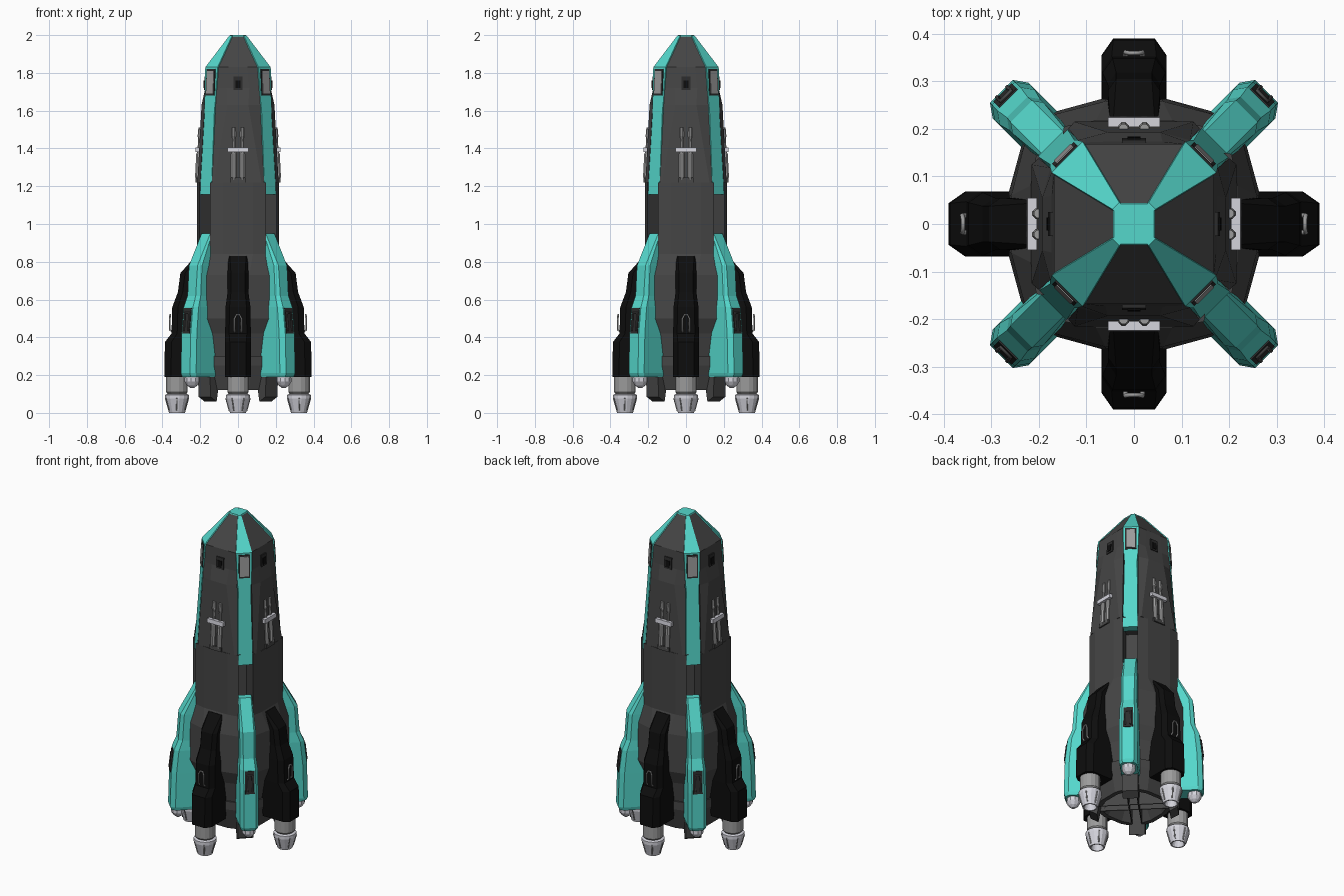
import bpy, bmesh, math
from math import pi, sin, cos

if "Cube" in bpy.data.objects:
    bpy.data.objects.remove(bpy.data.objects["Cube"])


def mat(name, r, g, b):
    m = bpy.data.materials.new(name)
    m.diffuse_color = (r, g, b, 1)
    m.use_nodes = True
    m.node_tree.nodes["Principled BSDF"].inputs["Base Color"].default_value = m.diffuse_color
    return m


TEAL = mat("teal", 0.09, 0.68, 0.60)
HULL = mat("hull_grey", 0.06, 0.06, 0.06)
BLACK = mat("black", 0.004, 0.004, 0.004)
STEEL = mat("steel", 0.33, 0.33, 0.33)
WHITE = mat("white", 0.66, 0.66, 0.72)
DARK = mat("dark_trim", 0.025, 0.025, 0.025)
AXES, DIAGS, ONE = [0, 1, 2, 3], [0.5, 1.5, 2.5, 3.5], [0]


def place(name, data, material, turns):
    """Put copies of one mesh or curve at quarter turns about the z axis."""
    data.materials.append(material)
    for i, t in enumerate(turns):
        o = bpy.data.objects.new(name if len(turns) == 1 else f"{name}_{i + 1}", data)
        o.rotation_euler.z = t * pi / 2
        bpy.context.collection.objects.link(o)


def loft(name, rings, material, turns=ONE):
    """Skin a stack of rings; points are (sideways, outward, height)."""
    bm = bmesh.new()
    rows = [[bm.verts.new((u, -r, z)) for u, r, z in ring] for ring in rings]
    n = len(rows[0])
    for a, b in zip(rows, rows[1:]):
        for i in range(n):
            j = (i + 1) % n
            bm.faces.new((a[i], a[j], b[j], b[i]))
    bm.faces.new(rows[0])
    bm.faces.new(rows[-1])
    bmesh.ops.recalc_face_normals(bm, faces=bm.faces)
    me = bpy.data.meshes.new(name)
    bm.to_mesh(me)
    bm.free()
    place(name, me, material, turns)


def hull_ring(z, w, f, a, b):
    """16-sided section: flat panel of half width w at f, corner points (a, b)."""
    pts = []
    for k in range(4):
        c, s = round(cos(k * pi / 2)), round(sin(k * pi / 2))
        pts += [(x * c - y * s, x * s + y * c, z) for x, y in ((-a, b), (-w, f), (w, f), (a, b))]
    return pts


def lathe(name, profile, material, turns, u=0, n=12, centre=lambda z: 0):
    loft(name, [[(u + rad * cos(2 * pi * (i + .5) / n), centre(z) + rad * sin(2 * pi * (i + .5) / n), z)
                 for i in range(n)] for z, rad in profile], material, turns)


def slab(name, z0, z1, r0, r1, w, depth, material, turns, u=0):
    """Box following a sloped face: outer radius r0 at z0, r1 at z1."""
    loft(name, [[(u - w, r - depth, z), (u - w, r, z), (u + w, r, z), (u + w, r - depth, z)]
                for z, r in ((z0, r0), (z1, r1))], material, turns)


def fin(name, sections, material, turns):
    """Chamfered fin from (z, inner, outer, half width, chamfer) sections."""
    loft(name, [[(-w, ri, z), (-w, ro - c, z), (-w + c * .7, ro, z),
                 (w - c * .7, ro, z), (w, ro - c, z), (w, ri, z)]
                for z, ri, ro, w, c in sections], material, turns)


def pipe(name, pts, rad, material, turns):
    cu = bpy.data.curves.new(name, 'CURVE')
    cu.dimensions = '3D'
    cu.bevel_depth, cu.bevel_resolution, cu.use_fill_caps = rad, 1, True
    sp = cu.splines.new('POLY')
    sp.points.add(len(pts) - 1)
    for p, (u, r, z) in zip(sp.points, pts):
        p.co = (u, -r, z, 1)
    place(name, cu, material, turns)


# Upper hull with raised wedge panels
loft("upper_hull", [hull_ring(*s) for s in (
    (1.995, .015, .042, .028, .042), (1.83, .05, .168, .105, .168), (1.72, .06, .173, .115, .171),
    (1.63, .055, .193, .118, .176), (1.22, .125, .215, .138, .2))], HULL)

# Lower hull: barrel, flared shroud, tapering base with hollow exhaust
loft("lower_hull", [hull_ring(*s) for s in (
    (1.22, .08, .218, .147, .205), (.84, .08, .218, .147, .205), (.73, .06, .258, .168, .23),
    (.5, .06, .265, .17, .235), (.42, .06, .235, .15, .205), (.3, .06, .215, .14, .19))], HULL)
loft("base_ring", [hull_ring(*s) for s in (
    (.3, .07, .222, .145, .197), (.25, .07, .222, .145, .197), (.12, .06, .19, .125, .168),
    (.12, .05, .165, .11, .145), (.2, .04, .12, .08, .11))], HULL)

# Teal nose cap and corner strips
loft("nose_cap", [hull_ring(*s) for s in (
    (2.0, .015, .042, .028, .042), (1.993, .015, .044, .03, .044))], TEAL)
loft("corner_strip", [[(-w, r - .05, z), (-w, r, z), (w, r, z), (w, r - .05, z)] for z, r, w in (
    (1.998, .054, .010), (1.83, .199, .046), (1.67, .208, .041),
    (1.6, .213, .036), (1.2, .24, .042), (1.155, .243, .042))], TEAL, DIAGS)

# Corner windows and small front ports
slab("corner_window_frame", 1.68, 1.82, .211, .203, .032, .02, DARK, DIAGS)
slab("corner_window", 1.69, 1.81, .2135, .2065, .025, .02, STEEL, DIAGS)
slab("port_frame", 1.71, 1.78, .181, .177, .025, .02, DARK, AXES)
slab("port_glass", 1.72, 1.76, .184, .182, .014, .02, BLACK, AXES)

# Twin guns with brackets
for side in (-1, 1):
    lathe("gun_barrel", ((1.23, .009), (1.25, .015), (1.37, .015), (1.385, .009),
                         (1.45, .008), (1.465, .012), (1.51, .010)), STEEL, AXES,
          u=side * .022, n=8, centre=lambda z: .214 - (z - 1.24) * .05)
slab("gun_bracket", 1.38, 1.405, .226, .224, .055, .04, WHITE, AXES)
slab("gun_foot", 1.22, 1.245, .226, .223, .04, .03, HULL, AXES)

# Black engine fins on the axes
fin("engine_fin", ((.83, .19, .225, .05, .01), (.74, .19, .305, .055, .025), (.64, .19, .318, .055, .025),
                   (.56, .19, .348, .066, .03), (.42, .19, .352, .068, .03),
                   (.375, .19, .387, .068, .035), (.19, .22, .39, .068, .035)), BLACK, AXES)
pipe("fin_handle", [(-.018, .35, .43), (-.018, .361, .44), (-.018, .361, .5), (-.008, .359, .52),
                    (.008, .359, .52), (.018, .361, .5), (.018, .361, .44), (.018, .35, .43)],
     .005, STEEL, AXES)

# Teal fins on the diagonals, with recessed slot panels and tip balls
fin("corner_fin", ((.95, .2, .24, .038, .008), (.78, .2, .335, .046, .02), (.62, .2, .347, .046, .022),
                   (.56, .2, .372, .052, .025), (.42, .2, .388, .053, .027),
                   (.21, .2, .394, .053, .027), (.19, .21, .386, .048, .024)), TEAL, DIAGS)
slab("fin_slot", .42, .555, .391, .376, .027, .03, DARK, DIAGS)
pipe("slot_rail", [(-.015, .391, .435), (-.015, .38, .53), (.015, .38, .53), (.015, .391, .435)],
     .005, HULL, DIAGS)
lathe("fin_tip_ball", ((.2, .03), (.185, .04), (.165, .04), (.145, .027), (.132, .01)), WHITE, DIAGS,
      n=10, centre=lambda z: .343)

# Engines: collar, bell with hollow mouth, and bell ribs
lathe("engine_collar", ((.2, .058), (.11, .058), (.1, .05), (.085, .05)), STEEL, AXES,
      n=16, centre=lambda z: .323)
lathe("engine_bell", ((.1, .052), (.095, .065), (.075, .065), (.0, .043), (.0, .036), (.05, .025)),
      WHITE, AXES, n=16, centre=lambda z: .323)
for k in range(6):
    a = k * pi / 3
    pipe("bell_rib", [(.064 * cos(a), .323 + .064 * sin(a), .078),
                      (.046 * cos(a), .323 + .046 * sin(a), .012)], .004, STEEL, AXES)

# Base ribs under the diagonal fins
loft("base_rib", [[(-.045, a, z), (-.045, b, z2), (.045, b, z2), (.045, a, z)] for a, z, b, z2 in (
    (.19, .4, .245, .4), (.19, .14, .255, .2), (.205, .06, .25, .085))], HULL, DIAGS)
